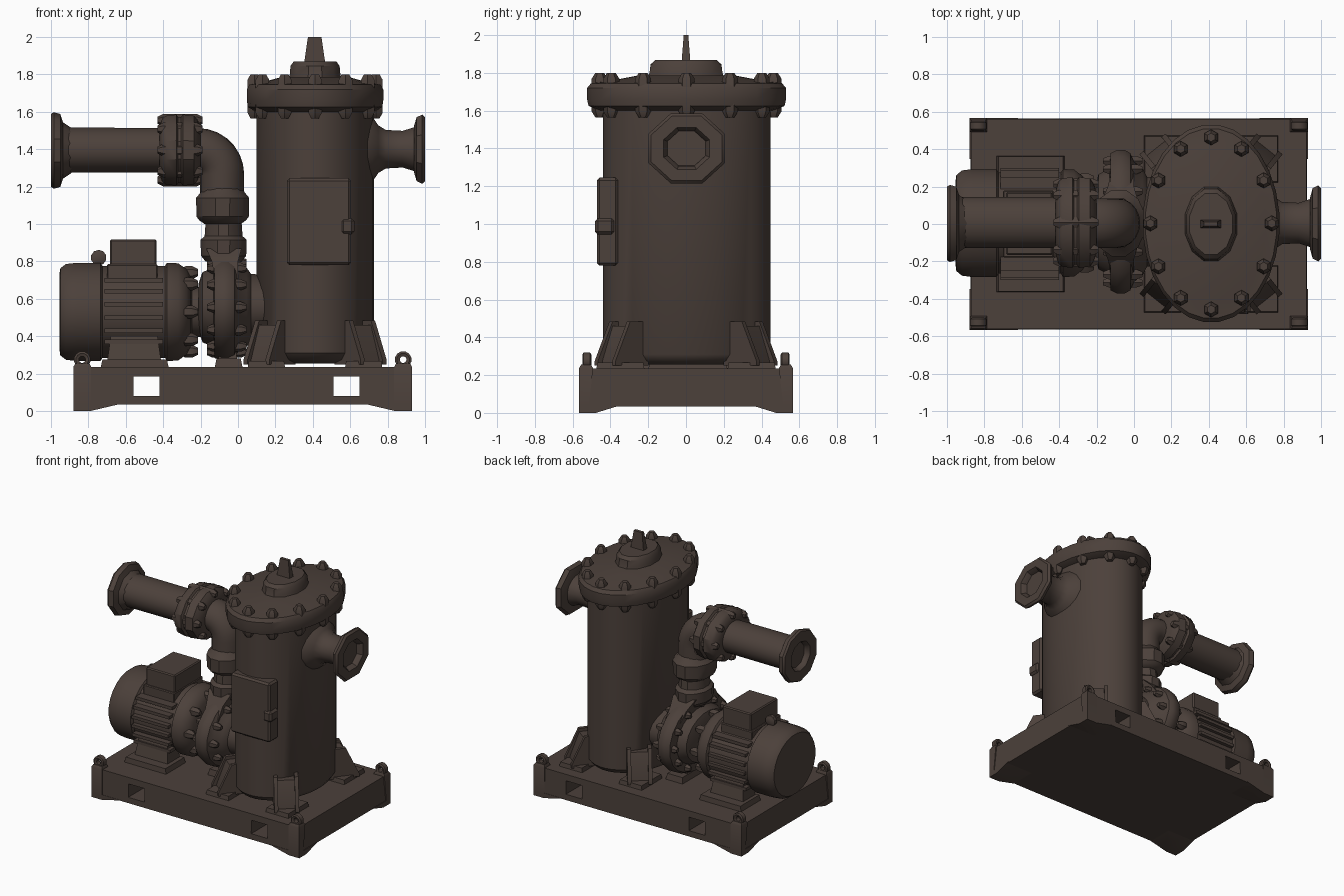
import bpy, bmesh, math
from mathutils import Vector, Matrix

if "Cube" in bpy.data.objects:
    bpy.data.objects.remove(bpy.data.objects["Cube"])

mat = bpy.data.materials.new("dark_brown_metal")
mat.diffuse_color = (0.072, 0.052, 0.043, 1)
mat.use_nodes = True
mat.node_tree.nodes["Principled BSDF"].inputs["Base Color"].default_value = mat.diffuse_color

def finish(name, bm):
    bmesh.ops.recalc_face_normals(bm, faces=bm.faces[:])
    me = bpy.data.meshes.new(name)
    bm.to_mesh(me)
    bm.free()
    me.materials.append(mat)
    ob = bpy.data.objects.new(name, me)
    bpy.context.collection.objects.link(ob)
    return ob

def skin(bm, rings):
    """Join vertex rings into a capped tube."""
    vs = [[bm.verts.new(p) for p in r] for r in rings]
    n = len(vs[0])
    for a, b in zip(vs, vs[1:]):
        for i in range(n):
            j = (i + 1) % n
            bm.faces.new((a[i], a[j], b[j], b[i]))
    bm.faces.new(vs[0])
    bm.faces.new(vs[-1])

def turn(bm, axis, c, prof, sa=1, sb=1, n=24, phase=0.5):
    """Turned shape along an axis; prof = (position, radius), elliptical by sa, sb."""
    rings = []
    for h, r in prof:
        ring = []
        for i in range(n):
            t = 2 * math.pi * (i + phase) / n
            a, b = r * sa * math.cos(t), r * sb * math.sin(t)
            p = {'x': (h, a, b), 'y': (a, h, b), 'z': (a, b, h)}[axis]
            ring.append(Vector(p) + Vector(c))
        rings.append(ring)
    skin(bm, rings)

def turned(name, *args, **kw):
    bm = bmesh.new()
    turn(bm, *args, **kw)
    return finish(name, bm)

def bolts(name, axis, c, count, ra, rb, h0, h1, r):
    """Ring of tapered hex bolts."""
    bm = bmesh.new()
    m = (h0 + h1) / 2
    for i in range(count):
        t = 2 * math.pi * i / count
        a, b = ra * math.cos(t), rb * math.sin(t)
        off = {'x': (0, a, b), 'z': (a, b, 0)}[axis]
        prof = [(h0, r * .55), (h0 + .03, r), (h1 - .03, r), (h1, r * .55)]
        turn(bm, axis, Vector(c) + Vector(off), prof, n=6)
    return finish(name, bm)

def rect(x0, x1, y0, y1, z):
    return [(x0, y0, z), (x1, y0, z), (x1, y1, z), (x0, y1, z)]

def block(name, x, y, z, ix=0.0, iy=0.0):
    """Box whose top is inset by ix, iy."""
    bm = bmesh.new()
    skin(bm, [rect(*x, *y, z[0]), rect(x[0] + ix, x[1] - ix, y[0] + iy, y[1] - iy, z[1])])
    return finish(name, bm)

def bevel(ob, w):
    bm = bmesh.new()
    bm.from_mesh(ob.data)
    bmesh.ops.bevel(bm, geom=bm.edges[:], offset=w, segments=1, affect='EDGES')
    bm.to_mesh(ob.data)
    bm.free()

# ---- skid base with fork pockets ----
base = block("skid_base", (-.875, .925), (-.565, .565), (.035, .235), .004, .004)
for x0 in (-.56, .51):
    cut = block("fork_pocket_cutter", (x0, x0 + .14), (-.7, .7), (.08, .185))
    cut.hide_render = True
    md = base.modifiers.new("pocket", 'BOOLEAN')
    md.operation, md.object, md.solver = 'DIFFERENCE', cut, 'EXACT'
    bpy.context.view_layer.objects.active = base
    bpy.ops.object.modifier_apply(modifier=md.name)
    bpy.data.objects.remove(cut)

# corner feet and lifting lugs
for sx in (-1, 1):
    for sy in (-1, 1):
        ex, ey = .025 + sx * .905, sy * .567
        bm = bmesh.new()
        skin(bm, [rect(*sorted((ex, ex - sx * .09)), *sorted((ey, ey - sy * .09)), 0),
                  rect(*sorted((ex, ex - sx * .26)), *sorted((ey, ey - sy * .22)), .04)])
        finish("corner_foot", bm)
        bm = bmesh.new()
        xs = sorted((ex, ex - sx * .095))
        skin(bm, [rect(*xs, *sorted((ey, ey - sy * .05)), .02),
                  rect(*xs, *sorted((ey, ey - sy * .075)), .236),
                  rect(xs[0] + .01, xs[1] - .01, *sorted((ey - sy * .012, ey - sy * .065)), .255)])
        y0 = ey - sy * .042
        turn(bm, 'y', (ex - sx * .047, y0, .275),
             [(-.018, .018), (-.024, .034), (-.018, .045), (.018, .045), (.024, .034), (.018, .018), (-.017, .018)], n=12)
        bm.faces.ensure_lookup_table()
        bmesh.ops.delete(bm, geom=[f for f in bm.faces if len(f.verts) == 12], context='FACES_ONLY')
        finish("lifting_lug", bm)

# ---- filter tank ----
TX = .412
turned("tank_body", 'z', (TX, .005, 0), [(.255, .78), (.275, .93), (.31, 1), (1.63, 1)], sa=.315, sb=.445, n=40)
turned("tank_lid", 'z', (TX, .003, 0), [(1.6, .86), (1.625, .985), (1.66, 1), (1.72, 1), (1.745, .96),
       (1.755, .8), (1.785, .5)], sa=.367, sb=.53, n=28)
bolts("lid_bolts", 'z', (TX, .003, 0), 12, .325, .46, 1.565, 1.8, .042)
turned("lid_boss", 'z', (TX, 0, 0), [(1.75, 1.1), (1.8, 1), (1.845, .97), (1.868, .85)], sa=.14, sb=.2, n=12)
block("lid_lever", (.352, .468), (-.024, .024), (1.85, 2.0), .022, .012)

# tank feet: pad, two ribs and a sloped web on each diagonal
for sx in (-1, 1):
    for sy in (-1, 1):
        block("tank_foot_pad", sorted((TX + sx * .16, TX + sx * .36)), sorted((sy * .22, sy * .475)), (.23, .268), .006, .006)
        d = Vector((sx * .62, sy * .78, 0))
        p = Vector((-d.y, d.x, 0))
        bm = bmesh.new()
        for off, half, top, out in ((-.075, .014, .485, .145), (.075, .014, .485, .145), (0, .07, .46, .115)):
            o = Vector((TX + sx * .223, sy * .315, 0)) + p * off
            prof = [(-.08, .25), (out, .25), (out, .275), (.045, top), (-.08, top)]
            skin(bm, [[o + d * u + p * s * half + Vector((0, 0, z)) for u, z in prof] for s in (-1, 1)])
        finish("tank_foot_bracket", bm)

# control box on the front
bevel(block("control_box", (.262, .605), (-.472, -.36), (.78, 1.245)), .014)
bevel(block("control_box_handle", (.55, .622), (-.482, -.38), (.945, 1.03)), .015)

# outlet nozzle
turned("outlet_neck", 'x', (0, .005, 1.4), [(.66, .2), (.72, .175), (.75, .13), (.79, .105), (.88, .1), (.96, .125)],
       sa=1.1, n=16)
turned("outlet_flange", 'x', (0, .003, 1.4), [(.94, .13), (.955, .185), (.985, .2), (1.0, .185), (1.0, .12), (.97, .1), (.8, .085)],
       sa=1.1, n=8, phase=.5)

# ---- motor ----
MC = (0, .005, .53)
turned("motor_body", 'x', MC, [(-.955, .2), (-.95, .235), (-.92, .258), (-.86, .265), (-.735, .265), (-.725, .248), (-.39, .248),
       (-.38, .265), (-.32, .262), (-.275, .23), (-.255, .19), (-.245, .135), (-.15, .135)], sa=1.1, n=24)
bolts("motor_flange_bolts", 'x', MC, 8, .235, .21, -.31, -.215, .035)
bm = bmesh.new()
for s in (-1, 1):  # raised side panels with cooling fins
    for z, y in ((.37, .275), (.43, .295), (.5, .3), (.57, .3), (.64, .285), (.7, .25)):
        ys = sorted((s * .15, s * y))
        skin(bm, [rect(-.715, -.4, *ys, z - .012), rect(-.715, -.4, *ys, z + .012)])
finish("motor_cooling_fins", bm)
for s in (-1, 1):
    block("motor_foot", (-.735, -.37), sorted((s * .12, s * .365)), (.23, .275), .01, .005)
    block("motor_leg", (-.7, -.41), sorted((s * .13, s * .29)), (.26, .4), .02, .03)
    bevel(block("terminal_box_base", (-.7, -.43), sorted((0, s * .18)), (.7, .785)), .006)
bevel(block("terminal_box", (-.685, -.435), (-.165, .17), (.75, .917)), .008)
turned("motor_eyebolt", 'y', (-.745, .005, .82), [(-.022, .02), (-.014, .042), (.014, .042), (.022, .02)], n=10)

# ---- pump ----
PC = (0, .012, .555)
turned("pump_casing", 'x', PC, [(-.21, .13), (-.19, .19), (-.13, .215), (-.125, .275), (-.09, .288), (-.05, .288), (-.02, .275),
       (0, .24), (.045, .215), (.07, .18), (.15, .175)], sa=1.35, n=20)
bolts("pump_casing_bolts", 'x', PC, 12, .325, .24, -.165, .045, .03)
bm = bmesh.new()
skin(bm, [rect(-.12, .0, -.27, .29, .68), rect(-.14, .0, -.19, .2, .8), rect(-.17, .02, -.12, .13, .87)])
finish("pump_neck", bm)
block("pump_foot", (-.125, .025), (-.2, .22), (.23, .28), .01, .01)
block("pump_leg", (-.105, -.005), (-.12, .14), (.27, .4), .01, .02)
turned("pump_discharge_flange", 'z', (-.077, .005, 0), [(.8, .1), (.83, .125), (.915, .128), (.935, .105), (1.03, .098)],
       sb=1.25, n=12)
turned("elbow_lower_flange", 'z', (-.082, .005, 0), [(1.0, .1), (1.02, .13), (1.04, .145), (1.14, .147), (1.165, .125), (1.19, .108)],
       sb=1.25, n=12)

# elbow swept through a quarter turn
rings = []
for k in range(8):
    t = math.pi / 2 * k / 7
    c, s = math.cos(t), math.sin(t)
    rings.append([(-.215 + (.13 + .118 * math.cos(a)) * c, .005 + .132 * math.sin(a), 1.265 + (.13 + .118 * math.cos(a)) * s)
                  for a in (2 * math.pi * i / 20 for i in range(20))])
down = [(x, y, 1.15) for x, y, z in rings[0]]
left = [(-.26, y, z) for x, y, z in rings[-1]]
bm = bmesh.new()
skin(bm, [down] + rings + [left])
finish("pipe_elbow", bm)

# ---- inlet pipe ----
IC = (0, .008, 1.395)
turned("pipe_joint_flange", 'x', IC, [(-.42, .13), (-.405, .175), (-.385, .19), (-.33, .197), (-.32, .182), (-.305, .182), (-.295, .197),
       (-.235, .19), (-.215, .165), (-.2, .125)], sa=1.28, n=12)
bolts("pipe_joint_bolts", 'x', IC, 8, .205, .16, -.43, -.19, .034)
turned("inlet_pipe", 'x', IC, [(-.96, .122), (-.3, .12)], sa=1.14, n=20)
turned("inlet_flange", 'x', (0, .003, 1.393), [(-.85, .09), (-.98, .1), (-1.0, .115), (-1.0, .195), (-.985, .204), (-.95, .195), (-.935, .15), (-.89, .12)],
       sa=1.06, n=10)

# smooth shading with sharp edges kept
bpy.ops.object.select_all(action='SELECT')
bpy.context.view_layer.objects.active = base
bpy.ops.object.shade_smooth_by_angle(angle=math.radians(35))
